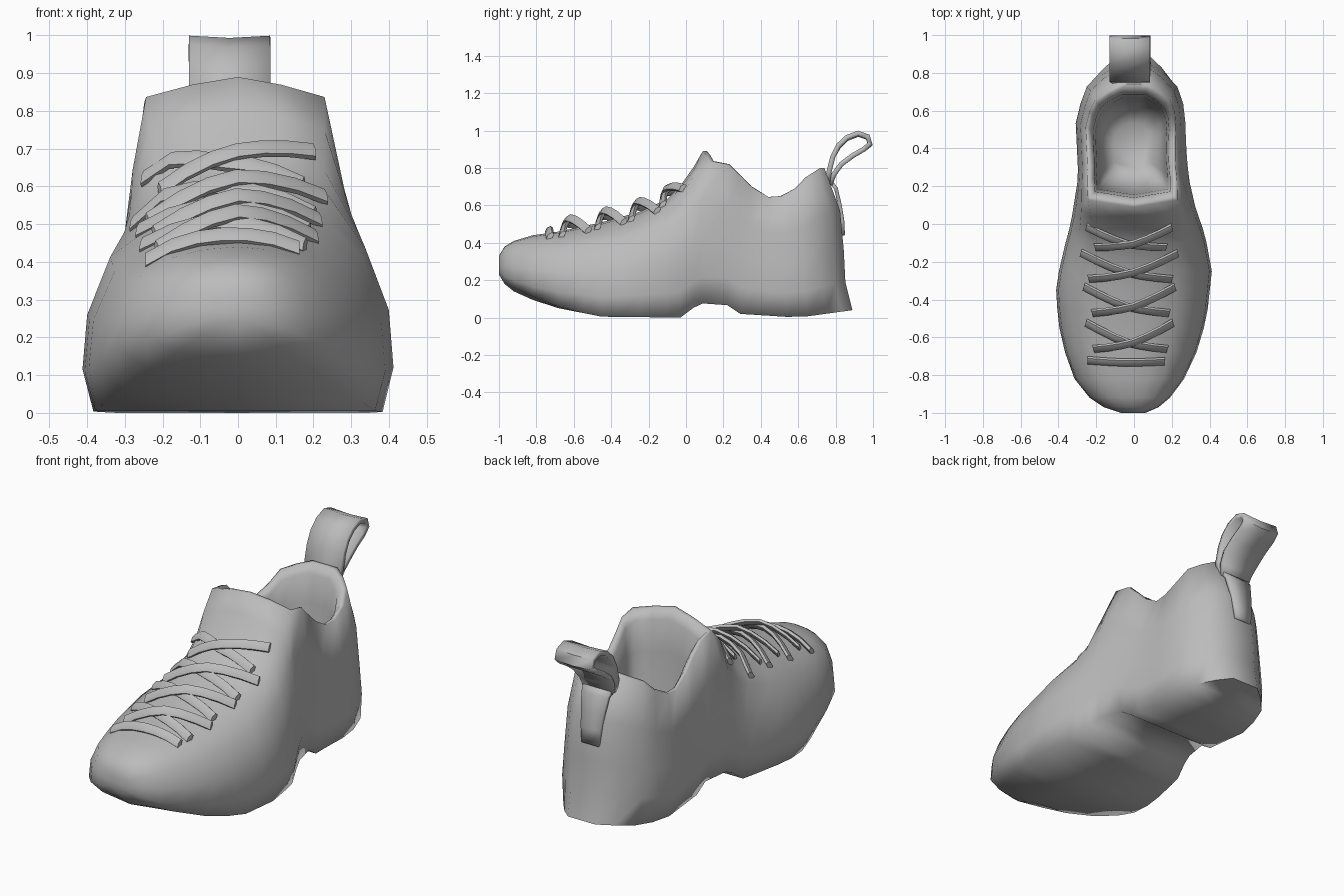
import bpy, bmesh, math
from mathutils import Vector
from mathutils.bvhtree import BVHTree

if "Cube" in bpy.data.objects:
    bpy.data.objects.remove(bpy.data.objects["Cube"])

grey = bpy.data.materials.new("grey_fabric")
grey.diffuse_color = (0.5, 0.5, 0.5, 1)
grey.use_nodes = True
grey.node_tree.nodes["Principled BSDF"].inputs["Base Color"].default_value = grey.diffuse_color


def lerp(pts, v):
    """Piecewise linear curve through (input, output) points."""
    if v <= pts[0][0]:
        return pts[0][1]
    for (a, p), (b, q) in zip(pts, pts[1:]):
        if v <= b:
            return p + (q - p) * (v - a) / (b - a)
    return pts[-1][1]


def add_object(name, bm, angle=40):
    bmesh.ops.recalc_face_normals(bm, faces=bm.faces)
    me = bpy.data.meshes.new(name)
    bm.to_mesh(me)
    ob = bpy.data.objects.new(name, me)
    bpy.context.collection.objects.link(ob)
    me.materials.append(grey)
    bpy.ops.object.select_all(action='DESELECT')
    bpy.context.view_layer.objects.active = ob
    ob.select_set(True)
    bpy.ops.object.shade_smooth_by_angle(angle=math.radians(angle))
    return ob


# Shoe profiles along y
BOTTOM = [(-1, .23), (-.97, .18), (-.92, .14), (-.82, .095), (-.68, .05), (-.45, .005), (-.03, 0),
          (.07, .075), (.2, .08), (.29, .02), (.6, 0), (.89, .04)]
TOP = [(-1, .33), (-.97, .38), (-.92, .41), (-.82, .44), (-.68, .46), (-.45, .51), (-.25, .565),
       (-.1, .635), (0, .735), (.09, .89), (.22, .82), (.35, .70), (.45, .645), (.54, .65), (.65, .69),
       (.75, .75), (.89, .80)]
LEFT = [(-1, .07), (-.97, .16), (-.92, .235), (-.82, .315), (-.68, .365), (-.55, .395), (-.37, .415), (-.2, .39),
        (0, .335), (.25, .295), (.57, .31), (.78, .24), (.89, .09)]
RIGHT = [(-1, .06), (-.97, .13), (-.92, .19), (-.82, .265), (-.7, .325), (-.5, .385), (-.25, .412),
         (-.05, .375), (.1, .33), (.25, .295), (.4, .28), (.62, .27), (.78, .22), (.89, .09)]
HEEL_LEAN = [(.04, 0), (.2, .04), (.45, .05), (.6, .07), (.8, .15)]
# Half cross-sections as (width, height) fractions
FRONT = [(0, 0), (.93, 0), (1, .21), (.97, .48), (.82, .77), (.56, .915), (.28, .98), (0, 1)]
TONGUE = [(0, 0), (.93, 0), (1, .18), (.96, .42), (.87, .70), (.76, .935), (.38, .975), (0, 1)]
HEEL = [(0, 0), (.9, 0), (1, .2), (.97, .42), (.92, .70), (.83, 1), (.42, 1), (0, 1)]
STATIONS = [-1, -.97, -.92, -.82, -.68, -.55, -.45, -.35, -.25, -.1, -.03, .04, .09, .22, .29, .35, .45, .54,
            .65, .75, .83, .89]
COLLAR = STATIONS.index(.09)


def section(y):
    lo, hi = lerp(BOTTOM, y), lerp(TOP, y)
    t = lerp([(-.25, 0), (-.03, .35), (.09, 1), (.22, 2)], y)
    a, b, t = (FRONT, TONGUE, t) if t <= 1 else (TONGUE, HEEL, t - 1)
    lean = lerp([(.4, 0), (.89, 1)], y)
    half = []
    for j in range(8):
        f = a[j][0] * (1 - t) + b[j][0] * t
        g = a[j][1] * (1 - t) + b[j][1] * t
        if j == 1:
            f *= lerp([(-1, .7), (-.5, 1)], y)
            g = lerp([(-1, .1), (-.6, 0)], y)
        z = lo + (hi - lo) * g
        tip = .05 * f if y == .09 and j > 4 else 0
        half.append((f, y + tip - lean * lerp(HEEL_LEAN, z), z))
    wl, wr = lerp(LEFT, y), lerp(RIGHT, y)
    slim = lerp([(-.1, 0), (.09, .1), (.4, .07), (.6, 0)], y)   # right wall leans in at the ankle
    right = [(f * wr * (1 - slim * z / hi), yy, z) for f, yy, z in half]
    left = [(-f * wl, yy, z) for f, yy, z in half[1:7]]
    return right + left[::-1]          # 14 points, index 7 is top centre


# Shoe body: loft with an open collar
bm = bmesh.new()
rows = [[bm.verts.new(p) for p in section(y)] for y in STATIONS]
N = 14
for i in range(len(rows) - 1):
    for j in range(N):
        if i >= COLLAR and 5 <= j <= 8:
            continue
        k = (j + 1) % N
        bm.faces.new((rows[i][j], rows[i][k], rows[i + 1][k], rows[i + 1][j]))
# Toe and heel ends
for r in (rows[0], rows[-1]):
    bm.faces.new((r[0], r[1], r[13]))
    for j in range(1, 6):
        bm.faces.new((r[j], r[j + 1], r[N - j - 1], r[N - j]))
    bm.faces.new((r[6], r[7], r[8]))
# Lining: collar rim drawn inward and down to the insole
ring = ([rows[COLLAR][j] for j in range(9, 4, -1)] + [r[5] for r in rows[COLLAR + 1:]]
        + [rows[-1][j] for j in range(6, 10)] + [r[9] for r in rows[-2:COLLAR:-1]])
rim = [v.co.copy() for v in ring]
for scale, drop in ((.93, .0), (.84, .07), (.79, .3), (.74, .65), (.64, .88), (.4, 1)):
    new = []
    for p in rim:
        z = p.z + (.16 - p.z) * drop
        new.append(bm.verts.new((-.01 + (p.x + .01) * scale, .40 + (p.y - .40) * scale, z)))
    for a in range(len(ring)):
        b = (a + 1) % len(ring)
        bm.faces.new((ring[a], ring[b], new[b], new[a]))
    ring = new
bm.faces.new(ring)
# Drop the unused points over the opening
bmesh.ops.delete(bm, geom=[v for v in bm.verts if not v.link_faces], context='VERTS')
bmesh.ops.recalc_face_normals(bm, faces=bm.faces)
surface = BVHTree.FromBMesh(bm)
add_object("shoe_body", bm, 85)


# Laces: flat bands draped over the instep, bent at the middle
def lace(name, start, end, lift, bend=.035):
    bm = bmesh.new()
    a, b = Vector((*start, 0)), Vector((*end, 0))
    side = Vector((-(b - a).y, (b - a).x, 0)).normalized() * .021
    if side.y < 0:
        side = -side
    slope, up = Vector((0, 0, .012)), Vector((0, 0, .016))
    prev, steps = None, 6
    for s in range(steps + 1):
        t = s / steps
        p = a.lerp(b, t)
        p.y -= bend * (1 - abs(2 * t - 1) ** 1.5)
        hit, normal = surface.ray_cast(Vector((p.x, p.y, 2)), Vector((0, 0, -1)))[:2]
        p = hit + normal * .01
        p.z += lift * (1 - abs(2 * t - 1) ** 1.5)
        cs = [bm.verts.new(p + q) for q in (side + slope, side * .5 + up + slope * .5, -side * .5 + up - slope * .5,
                                            -side - slope, -side * .5 - up - slope * .5, side * .5 - up + slope * .5)]
        if prev:
            for j in range(6):
                bm.faces.new((prev[j], prev[(j + 1) % 6], cs[(j + 1) % 6], cs[j]))
        else:
            bm.faces.new(cs)
        prev = cs
    bm.faces.new(prev)
    add_object(name, bm, 50)


for n, (y, w) in enumerate([(-.01, .215), (-.15, .245), (-.33, .23), (-.52, .22)]):
    drop = .11 if n == 0 else .14
    lace(f"lace_over_{n + 1}", (w - .015, y), (-w + .01, y - drop), .05)
    lace(f"lace_under_{n + 1}", (-w - .03, y), (w - .045, y - drop), .025)
lace("lace_toe", (-.24, -.72), (.16, -.725), .01, .01)


# Heel pull loop and its stitched strip
def ribbon(name, path, thick):
    bm = bmesh.new()
    prev = None
    for y, z, hw in path:
        cur = [bm.verts.new((-.022 + sx * hw, y, z - (.006 if sx == 0 and z > .9 else 0))) for sx in (-1, 0, 1)]
        if prev:
            for j in (0, 1):
                bm.faces.new((prev[j], prev[j + 1], cur[j + 1], cur[j]))
        prev = cur
    ob = add_object(name, bm, 50)
    mod = ob.modifiers.new("thickness", 'SOLIDIFY')
    mod.thickness, mod.offset = thick, 0


W = .108
ribbon("pull_loop", [(.755, .71, W * .8), (.765, .78, W), (.785, .86, W), (.815, .92, W), (.86, .963, W),
                     (.92, .986, W), (.972, .968, W), (.984, .93, W), (.95, .90, W), (.89, .865, W),
                     (.83, .82, W), (.79, .765, W * .9), (.77, .71, W * .8)], .027)
ribbon("heel_strip", [(.772, .73, .085), (.802, .69, .078), (.823, .6, .066), (.836, .52, .058), (.84, .44, .05)], .02)
